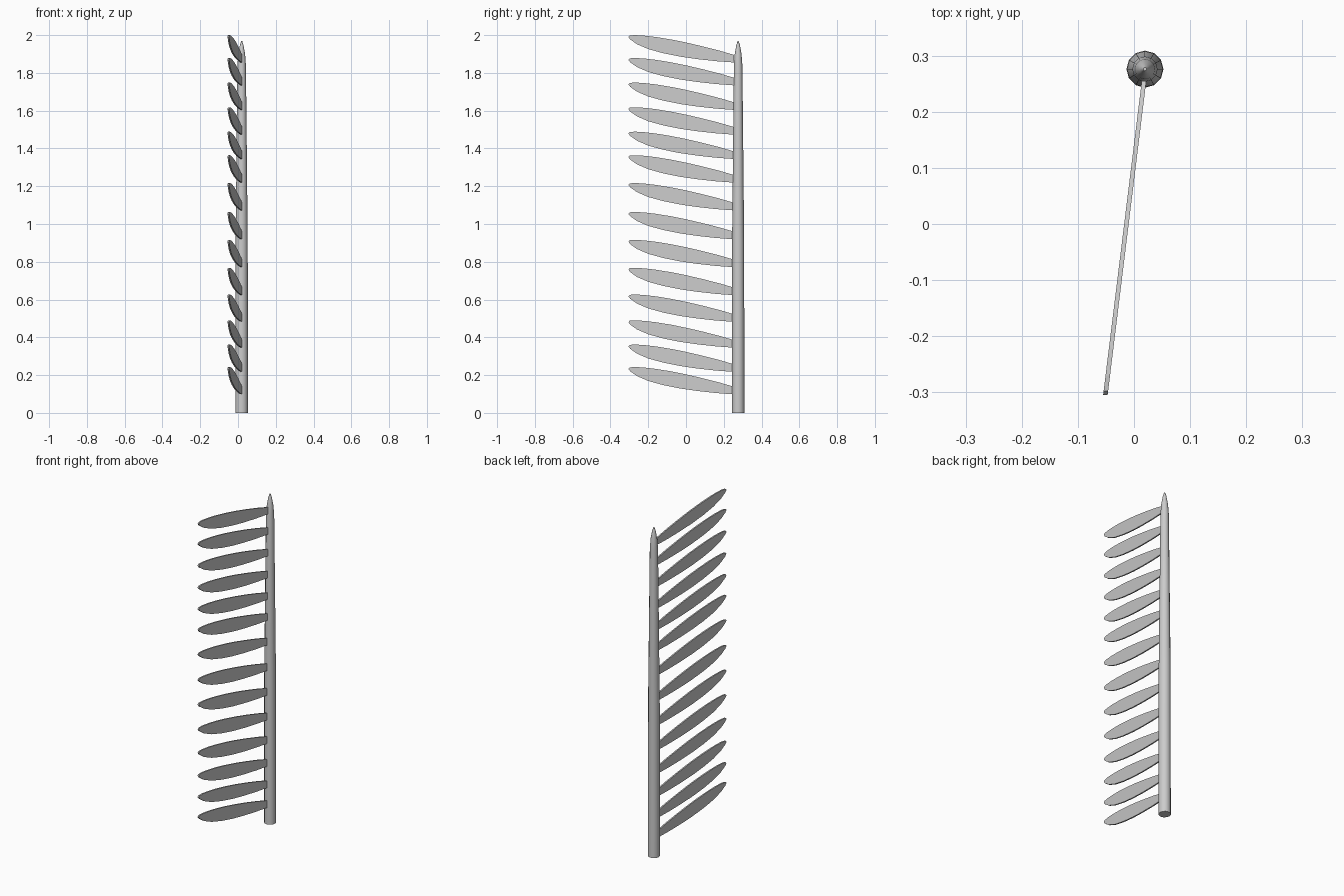
import bpy, bmesh
from mathutils import Vector

if "Cube" in bpy.data.objects:
    bpy.data.objects.remove(bpy.data.objects["Cube"])

def make_object(name, bm):
    bmesh.ops.recalc_face_normals(bm, faces=bm.faces)
    mesh = bpy.data.meshes.new(name)
    bm.to_mesh(mesh)
    bm.free()
    obj = bpy.data.objects.new(name, mesh)
    bpy.context.collection.objects.link(obj)
    return obj

# Tapered stem with a pointed tip
STEM = Vector((0.0195, 0.276, 0))
SIDES = 12
profile = [(0, .033), (.9, .032), (1.4, .027), (1.84, .0225),
           (1.90, .018), (1.945, .010), (1.968, .003)]
bm = bmesh.new()
rings = []
for z, r in profile:
    ring = bmesh.ops.create_circle(bm, segments=SIDES, radius=r)["verts"]
    bmesh.ops.translate(bm, verts=ring, vec=STEM + Vector((0, 0, z)))
    rings.append(ring)
for a, b in zip(rings, rings[1:]):
    for i in range(SIDES):
        j = (i + 1) % SIDES
        bm.faces.new((a[i], a[j], b[j], b[i]))
bm.faces.new(rings[0][::-1])
bm.faces.new(rings[-1])
stem = make_object("stem", bm)
stem.data.polygons.foreach_set("use_smooth", [True] * len(stem.data.polygons))
bpy.context.view_layer.objects.active = stem
stem.select_set(True)
bpy.ops.object.shade_smooth_by_angle(angle=0.6)

# Leaflet outline (y, height above its lowest point)
upper = [(.255, .039), (.18, .061), (.09, .084), (0, .105), (-.08, .121),
         (-.16, .134), (-.22, .141), (-.27, .144), (-.298, .142)]
lower = [(-.305, .134), (-.295, .121), (-.26, .096), (-.2, .070), (-.12, .048),
         (-.03, .030), (.06, .017), (.16, .006), (.255, -.001)]
outline = upper + lower
HALF = 0.004
bases = [.099, .218, .346, .483, .624, .772, .920, 1.073,
         1.220, 1.345, 1.474, 1.605, 1.735, 1.856]

# Flat leaflets, all in one vertical plane angled off the stem
for n, z0 in enumerate(bases):
    bm = bmesh.new()
    verts = []
    for y, h in outline:
        x = -0.0135 + 0.123 * y
        verts.append(bm.verts.new((x - HALF, y, z0 + h)))
    face = bm.faces.new(verts)
    new = bmesh.ops.extrude_face_region(bm, geom=[face])["geom"]
    bmesh.ops.translate(bm, vec=(2 * HALF, 0, 0),
                        verts=[v for v in new if isinstance(v, bmesh.types.BMVert)])
    make_object(f"leaflet_{n + 1}", bm)
